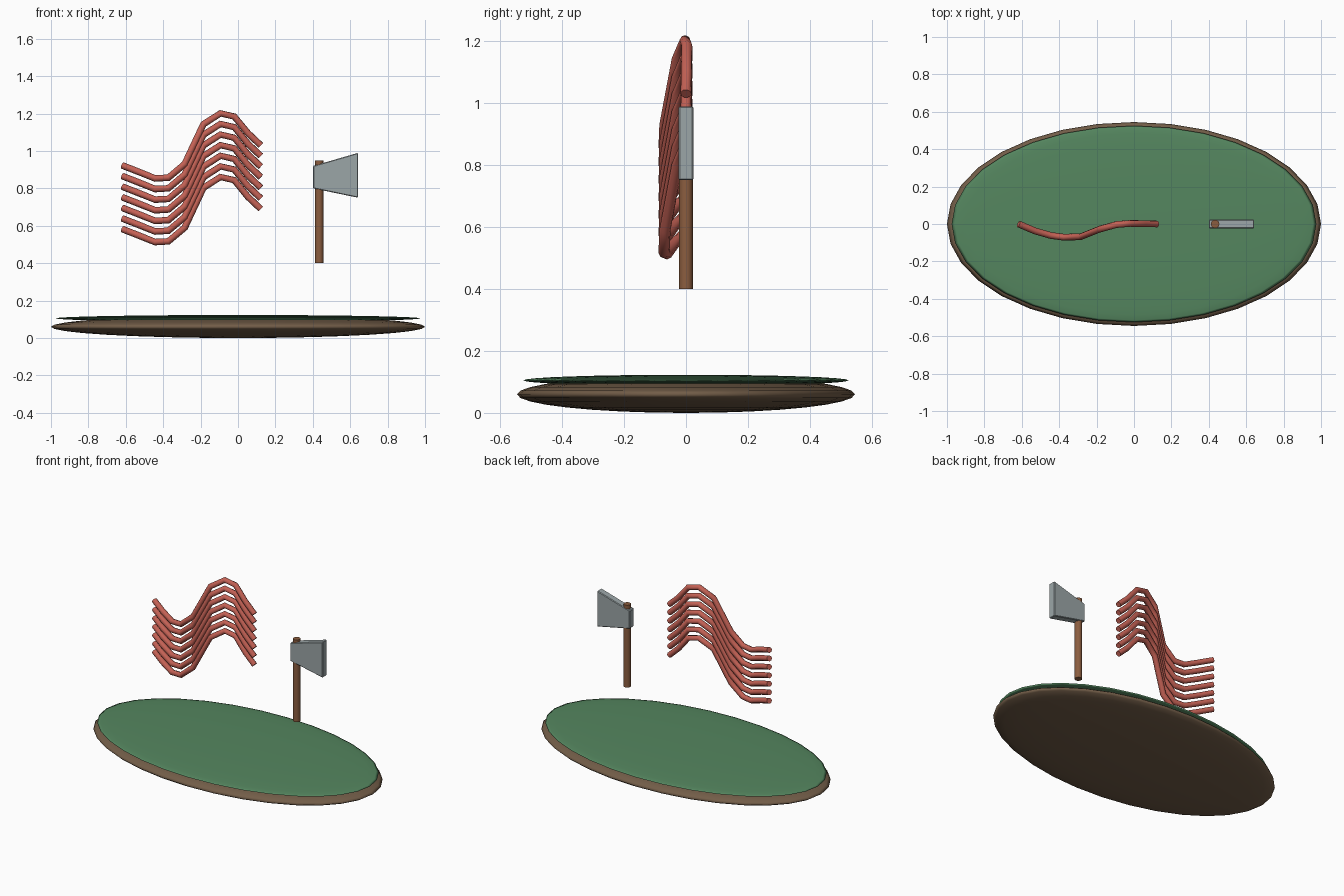
import bpy, math

if "Cube" in bpy.data.objects:
    bpy.data.objects.remove(bpy.data.objects["Cube"])


def colour(obj, name, rgb):
    mat = bpy.data.materials.get(name) or bpy.data.materials.new(name)
    mat.diffuse_color = (*rgb, 1)
    mat.use_nodes = True
    mat.node_tree.nodes["Principled BSDF"].inputs["Base Color"].default_value = mat.diffuse_color
    obj.data.materials.append(mat)


def smooth(obj, degrees):
    bpy.ops.object.select_all(action='DESELECT')
    obj.select_set(True)
    bpy.context.view_layer.objects.active = obj
    bpy.ops.object.shade_smooth_by_angle(angle=math.radians(degrees))


def disc(name, z, size, mat, rgb):
    bpy.ops.mesh.primitive_uv_sphere_add(segments=32, ring_count=16, radius=1, location=(0, 0, z))
    obj = bpy.context.object
    obj.name = name
    obj.scale = size
    bpy.ops.object.transform_apply(location=False, rotation=False, scale=True)
    bpy.ops.object.shade_smooth()
    colour(obj, mat, rgb)


# Flattened ground mound with a grass layer on top
disc("earth_base", 0.06, (1.0, 0.545, 0.06), "earth", (0.17, 0.11, 0.065))
disc("grass_top", 0.105, (0.975, 0.525, 0.018), "grass", (0.09, 0.24, 0.115))

# Seven stacked wavy strands sharing one path
path = [(-0.617, 0, 0.922), (-0.53, -0.037, 0.888), (-0.443, -0.062, 0.853),
        (-0.372, -0.071, 0.857), (-0.285, -0.068, 0.93), (-0.185, -0.028, 1.143),
        (-0.094, -0.003, 1.201), (-0.02, 0.003, 1.184), (0.053, 0.002, 1.095),
        (0.122, 0, 1.03)]
for i in range(7):
    curve = bpy.data.curves.new(f"wavy_strand_{i + 1}", 'CURVE')
    curve.dimensions = '3D'
    curve.bevel_depth = 0.018
    curve.bevel_resolution = 2
    curve.use_fill_caps = True
    spline = curve.splines.new('POLY')
    spline.points.add(len(path) - 1)
    for point, (x, y, z) in zip(spline.points, path):
        point.co = (x, y, z - i * 0.0567, 1)
    strand = bpy.data.objects.new(curve.name, curve)
    bpy.context.collection.objects.link(strand)
    colour(strand, "red_strand", (0.55, 0.12, 0.09))

# Axe handle
bpy.ops.mesh.primitive_cylinder_add(vertices=16, radius=0.0225, depth=0.55, location=(0.434, 0, 0.675))
handle = bpy.context.object
handle.name = "axe_handle"
smooth(handle, 40)
colour(handle, "wood", (0.26, 0.11, 0.05))

# Axe head: flared profile extruded through its thickness
profile = [(0.401, 0.80), (0.642, 0.75), (0.642, 0.99), (0.401, 0.92)]
t = 0.0235
verts = [(x, y, z) for y in (-t, t) for x, z in profile]
faces = [(0, 1, 2, 3), (7, 6, 5, 4)]
faces += [(i, i + 4, (i + 1) % 4 + 4, (i + 1) % 4) for i in range(4)]
mesh = bpy.data.meshes.new("axe_head")
mesh.from_pydata(verts, [], faces)
head = bpy.data.objects.new("axe_head", mesh)
bpy.context.collection.objects.link(head)
bevel = head.modifiers.new("edge_bevel", 'BEVEL')
bevel.width = 0.004
bevel.segments = 1
colour(head, "steel", (0.33, 0.38, 0.39))
